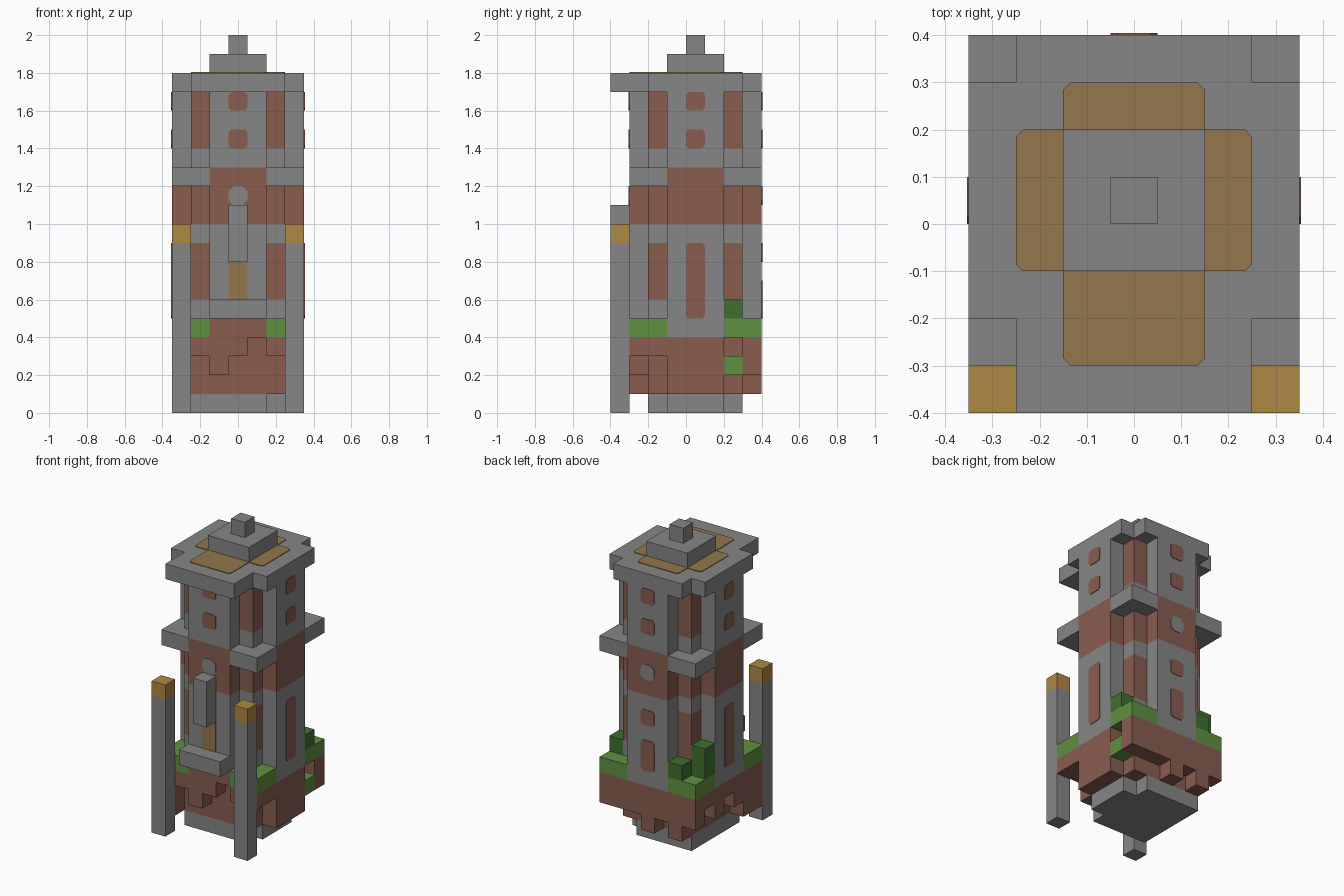
import bpy, bmesh
from mathutils import Vector

if "Cube" in bpy.data.objects:
    bpy.data.objects.remove(bpy.data.objects["Cube"])

SHIFT = Vector((0, 0.05, 0))   # the tower axis sits a little behind the centre


def material(name, r, g, b):
    m = bpy.data.materials.new(name)
    m.use_nodes = True
    m.diffuse_color = (r, g, b, 1)
    m.node_tree.nodes["Principled BSDF"].inputs["Base Color"].default_value = (r, g, b, 1)
    return m


STONE = material("stone_grey", 0.24, 0.24, 0.24)
BRICK = material("brick_brown", 0.246, 0.107, 0.078)
GOLD = material("lamp_ochre", 0.43, 0.246, 0.058)
WOOD = material("wood_tan", 0.287, 0.184, 0.074)
GRASS = material("grass_green", 0.117, 0.28, 0.051)
LEAF = material("leaf_green", 0.051, 0.162, 0.03)


def finish(name, bm, *mats):
    bmesh.ops.recalc_face_normals(bm, faces=bm.faces)
    bmesh.ops.translate(bm, verts=bm.verts, vec=SHIFT)
    me = bpy.data.meshes.new(name)
    bm.to_mesh(me)
    bm.free()
    for m in mats:
        me.materials.append(m)
    ob = bpy.data.objects.new(name, me)
    bpy.context.collection.objects.link(ob)
    return ob


def add_box(bm, x, y, z):
    vs = bmesh.ops.create_cube(bm, size=1)["verts"]
    for v in vs:
        for i, (lo, hi) in enumerate((x, y, z)):
            v.co[i] = lo if v.co[i] < 0 else hi


def box(name, x, y, z, mat):
    bm = bmesh.new()
    add_box(bm, x, y, z)
    return finish(name, bm, mat)


def prism(name, outline, levels, rule, *mats):
    """Stack an outline through several heights; rule picks each side's colour."""
    bm = bmesh.new()
    rings = [[bm.verts.new((x, y, z)) for x, y in outline] for z in levels]
    bm.faces.new(rings[0])
    bm.faces.new(rings[-1])
    n = len(outline)
    for a, b in zip(rings, rings[1:]):
        for i in range(n):
            j = (i + 1) % n
            f = bm.faces.new((a[i], a[j], b[j], b[i]))
            f.material_index = rule(f.calc_center_median())
    return finish(name, bm, *mats)


def quadrants(corner):
    """Mirror one corner's points around all four quadrants."""
    back = corner[::-1]
    return (corner + [(x, -y) for x, y in back] + [(-x, -y) for x, y in corner]
            + [(-x, y) for x, y in back])


def plate(name, origin, u, v, w, h, mat, c=0.015):
    """Thin panel with clipped corners, spanned by directions u and v."""
    u, v, o = Vector(u), Vector(v), Vector(origin)
    n = u.cross(v) * 0.004
    a, b = w / 2, h / 2
    pts = quadrants([(a - c, b), (a, b - c)])
    bm = bmesh.new()
    bottom = [bm.verts.new(o + u * p + v * q - n) for p, q in pts]
    top = [bm.verts.new(o + u * p + v * q + n) for p, q in pts]
    bm.faces.new(bottom)
    bm.faces.new(top)
    for i in range(len(pts)):
        j = (i + 1) % len(pts)
        bm.faces.new((bottom[i], bottom[j], top[j], top[i]))
    return finish(name, bm, mat)


# Cross-shaped tower: brick band on the arms, brick strips in the inner corners
def tower_colour(c):
    if 1.0 < c.z < 1.3 or (c.z < 0.5 and c.y < -0.3):
        return 1
    inner = max(abs(c.x), abs(c.y)) < 0.26 and min(abs(c.x), abs(c.y)) > 0.14
    return int(inner and (0.6 < c.z < 0.9 or c.z > 1.4))


tower_outline = quadrants([(0.15, 0.35), (0.15, 0.25), (0.25, 0.25), (0.25, 0.15), (0.35, 0.15)])
prism("tower", tower_outline, [0.4, 0.5, 0.6, 0.9, 1.0, 1.3, 1.4, 1.7],
      tower_colour, STONE, BRICK)

# Windows on each arm: outward direction decides the lower openings
Z = Vector((0, 0, 1))
lower = {"front": [], "right": [(0.5, 0.9)], "left": [(0.5, 0.9)], "back": [(0.5, 0.7), (0.8, 0.9)]}
facing = {"front": (0, -1, 0), "back": (0, 1, 0), "left": (1, 0, 0), "right": (-1, 0, 0)}
for side, d in facing.items():
    d = Vector(d)
    u = Z.cross(d)
    for i, (lo, hi) in enumerate([(1.4, 1.5), (1.6, 1.7)] + lower[side]):
        plate(f"{side}_window_{i}", d * 0.35 + Z * (lo + hi) / 2, u, Z, 0.1, hi - lo, BRICK)
    if side in ("front", "back"):
        plate(f"{side}_round_window", d * 0.35 + Z * 1.15, u, Z, 0.1, 0.1, STONE, 0.025)
plate("door", (0, -0.35, 0.75), (1, 0, 0), Z, 0.1, 0.3, WOOD, 0.002)

# Roof slab, thatch panels and finial
roof_outline = [(0.25, 0.35), (0.25, 0.25), (0.35, 0.25), (0.35, -0.25), (0.25, -0.25), (0.25, -0.45)]
roof_outline += [(-x, y) for x, y in roof_outline[::-1]]
prism("roof", roof_outline, [1.7, 1.8], lambda c: 0, STONE)
plate("roof_panel_long", (0, -0.05, 1.8), (1, 0, 0), (0, 1, 0), 0.3, 0.6, WOOD)
plate("roof_panel_wide", (0, 0, 1.8), (1, 0, 0), (0, 1, 0), 0.5, 0.3, WOOD)
box("roof_cap", (-0.15, 0.15), (-0.15, 0.15), (1.8, 1.9), STONE)
box("finial", (-0.05, 0.05), (-0.05, 0.05), (1.9, 2.0), STONE)

# Corner ledges and turf
for sx, xn in ((1, "left"), (-1, "right")):
    for sy, yn in ((1, "back"), (-1, "front")):
        x = sorted((sx * 0.15, sx * 0.35))
        y = sorted((sy * 0.15, sy * 0.35))
        box(f"{yn}_{xn}_ledge", x, y, (1.2, 1.3), STONE)
        box(f"{yn}_{xn}_turf", x, y, (0.4, 0.5), GRASS)

# Ragged soil: a solid core with hanging blocks around the rim
soil = bmesh.new()
add_box(soil, (-0.25, 0.25), (-0.25, 0.25), (0.1, 0.4))


def rim_block(i, j, bottom):
    x, y = i / 10, j / 10
    add_box(soil, (x - 0.05, x + 0.05), (y - 0.05, y + 0.05), (bottom / 10, 0.4))


for k, bottom in enumerate((1, 3, 2, 3, 4, 3, 3)):      # front row
    if bottom < 4:
        rim_block(k - 3, -3, bottom)
for k, bottom in enumerate((2, 1, 2, 1, 2, 2, 2)):      # back row
    rim_block(k - 3, 3, bottom)
for k, bottom in enumerate((1, 2, 3, 2, 3)):            # right column
    rim_block(-3, k - 2, bottom)
for k, bottom in enumerate((3, 1, 1, 1)):               # left column
    rim_block(3, k - 2, bottom)
finish("soil", soil, BRICK)
box("hanging_moss", (0.25, 0.35), (0.15, 0.25), (0.2, 0.3), GRASS)

# Stone footing with two clipped corners
footing = [(0.25, 0.15), (0.15, 0.15), (0.15, 0.25), (-0.25, 0.25), (-0.25, -0.25),
           (0.15, -0.25), (0.15, -0.15), (0.25, -0.15)]
prism("footing", footing, [0, 0.1], lambda c: 0, STONE)

# Bushes
box("left_bush", (0.25, 0.35), (0.15, 0.25), (0.5, 0.6), LEAF)
box("right_bush", (-0.35, -0.25), (0.15, 0.25), (0.5, 0.7), LEAF)
box("back_bush", (-0.25, -0.15), (0.25, 0.35), (0.5, 0.6), LEAF)

# Front lamp posts, doorstep and hanging sign
FRONT = (-0.45, -0.35)
for name, x in (("left", (0.25, 0.35)), ("right", (-0.35, -0.25))):
    box(f"{name}_post", x, FRONT, (0, 0.9), STONE)
    box(f"{name}_lamp", x, FRONT, (0.9, 1.0), GOLD)
box("doorstep", (-0.15, 0.15), FRONT, (0.5, 0.6), STONE)
box("sign", (-0.05, 0.05), FRONT, (0.8, 1.1), STONE)
